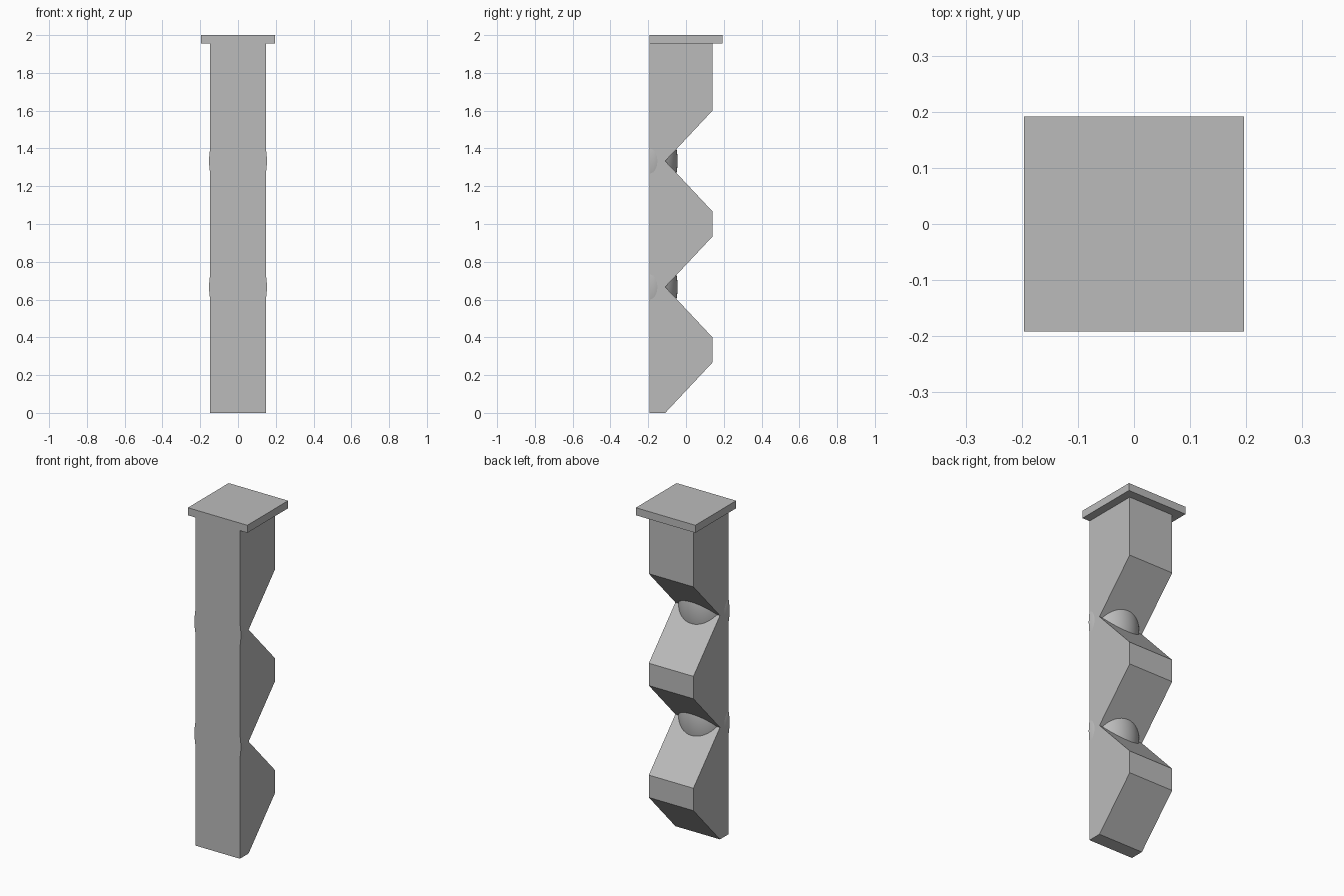
import bpy, bmesh, math
from mathutils import Vector

cube = bpy.data.objects.get("Cube")
if cube:
    bpy.data.objects.remove(cube, do_unlink=True)

stone = bpy.data.materials.new("light grey stone")
stone.use_nodes = True
grey = (0.5, 0.5, 0.5, 1)
stone.diffuse_color = grey
stone.node_tree.nodes["Principled BSDF"].inputs["Base Color"].default_value = grey

FRONT, BACK, NOTCH = -0.192, 0.14, -0.11
HALF_WIDTH, CAP_BASE, STEP = 0.147, 1.955, 2 / 3
RISE = STEP * 0.4


def make_object(name, bm):
    bmesh.ops.recalc_face_normals(bm, faces=bm.faces[:])
    mesh = bpy.data.meshes.new(name)
    bm.to_mesh(mesh)
    bm.free()
    mesh.materials.append(stone)
    obj = bpy.data.objects.new(name, mesh)
    bpy.context.collection.objects.link(obj)
    return obj


# Post: zigzag side profile pulled across the width
profile = [(FRONT, 0)]
for i in range(3):
    z = i * STEP
    profile += [(NOTCH, z), (BACK, z + RISE)]
    profile.append((BACK, z + STEP - RISE if i < 2 else CAP_BASE))
profile.append((FRONT, CAP_BASE))

bm = bmesh.new()
side = bm.faces.new([bm.verts.new((-HALF_WIDTH, y, z)) for y, z in profile])
pulled = bmesh.ops.extrude_face_region(bm, geom=[side], use_keep_orig=True)
moved = [v for v in pulled["geom"] if isinstance(v, bmesh.types.BMVert)]
bmesh.ops.translate(bm, verts=moved, vec=(2 * HALF_WIDTH, 0, 0))
make_object("notched_post", bm)

# Cap slab
bm = bmesh.new()
bmesh.ops.create_cube(bm, size=1)
bmesh.ops.scale(bm, vec=(0.392, 0.384, 2 - CAP_BASE), verts=bm.verts[:])
bmesh.ops.translate(bm, vec=(0, 0, (2 + CAP_BASE) / 2), verts=bm.verts[:])
make_object("cap_slab", bm)

# Half-ellipsoid bosses set into the two notches
for name, level in (("lower_boss", STEP), ("upper_boss", 2 * STEP)):
    bm = bmesh.new()
    bmesh.ops.create_uvsphere(bm, u_segments=48, v_segments=32, radius=1)
    cut = bmesh.ops.bisect_plane(bm, geom=bm.verts[:] + bm.edges[:] + bm.faces[:],
                                 plane_co=Vector(), plane_no=(0, 1, 0), clear_inner=True)
    rim = [e for e in cut["geom_cut"] if isinstance(e, bmesh.types.BMEdge)]
    bmesh.ops.contextual_create(bm, geom=rim)
    bmesh.ops.scale(bm, vec=(0.153, 0.147, 0.245), verts=bm.verts[:])
    bmesh.ops.translate(bm, vec=(0, FRONT + 0.0005, level), verts=bm.verts[:])
    boss = make_object(name, bm)
    bpy.ops.object.select_all(action="DESELECT")
    boss.select_set(True)
    bpy.context.view_layer.objects.active = boss
    bpy.ops.object.shade_smooth_by_angle(angle=math.radians(40))
